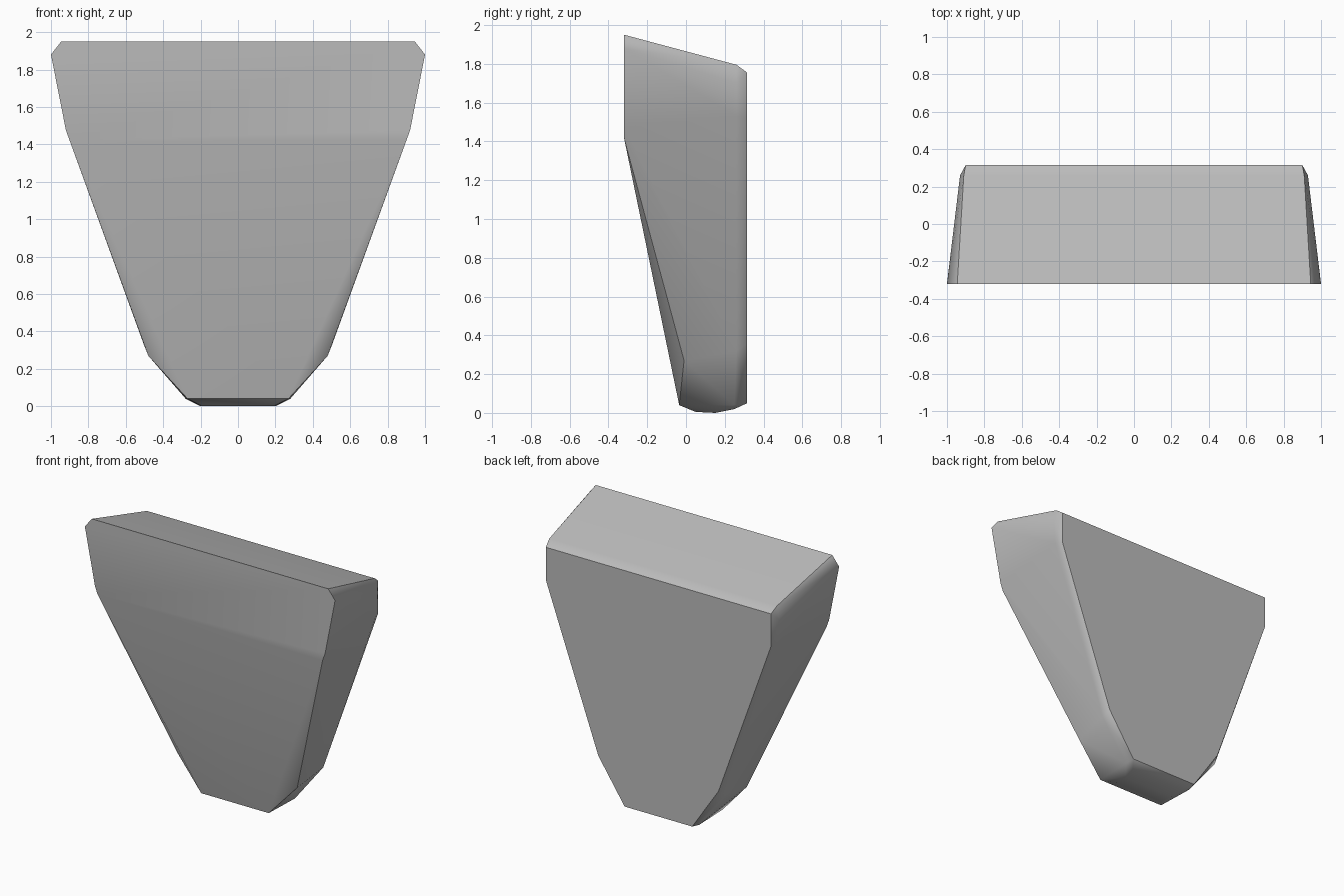
import bpy, bmesh, math

cube = bpy.data.objects.get("Cube")
if cube:
    bpy.data.objects.remove(cube, do_unlink=True)

# Plain grey material
grey = bpy.data.materials.new("plain grey")
grey.use_nodes = True
colour = (0.5, 0.5, 0.5, 1)
grey.diffuse_color = colour
grey.node_tree.nodes["Principled BSDF"].inputs["Base Color"].default_value = colour

# Half outlines (x, y, z) of the wedge, mirrored across x
front_plate = [(0.945, -0.32, 1.95), (1.0, -0.32, 1.88), (0.92, -0.32, 1.475), (0.90, -0.32, 1.42)]
front_foot = [(0.48, -0.01, 0.27), (0.27, -0.035, 0.04)]
side_rim = [(0.91, 0.26, 1.795), (0.93, 0.26, 1.70), (0.92, 0.26, 1.53),
            (0.50, 0.26, 0.32), (0.28, 0.25, 0.04)]
back_plate = [(0.90, 0.315, 1.755), (0.90, 0.315, 1.52), (0.48, 0.315, 0.36), (0.27, 0.315, 0.05)]
sole = [(0.20, 0.05, 0.005), (0.20, 0.15, 0.0), (0.22, 0.25, 0.02), (0.49, 0.03, 0.30)]

# Wrap the outlines in one closed body
bm = bmesh.new()
for x, y, z in front_plate + front_foot + side_rim + back_plate + sole:
    for side in (1, -1):
        bm.verts.new((side * x, y, z))
hull = bmesh.ops.convex_hull(bm, input=bm.verts)
loose = {g for g in hull["geom_interior"] + hull["geom_unused"] if isinstance(g, bmesh.types.BMVert)}
bmesh.ops.delete(bm, geom=list(loose), context="VERTS")
bmesh.ops.dissolve_limit(bm, angle_limit=math.radians(1), verts=bm.verts, edges=bm.edges)
bmesh.ops.recalc_face_normals(bm, faces=bm.faces)

mesh = bpy.data.meshes.new("wedge_body")
bm.to_mesh(mesh)
bm.free()
mesh.materials.append(grey)
body = bpy.data.objects.new("wedge_body", mesh)
bpy.context.collection.objects.link(body)

# Smooth shading with weighted normals, keeping the hard rims
bpy.context.view_layer.objects.active = body
body.select_set(True)
bpy.ops.object.shade_smooth_by_angle(angle=math.radians(35))
weighted = body.modifiers.new("weighted normals", "WEIGHTED_NORMAL")
weighted.keep_sharp = True
